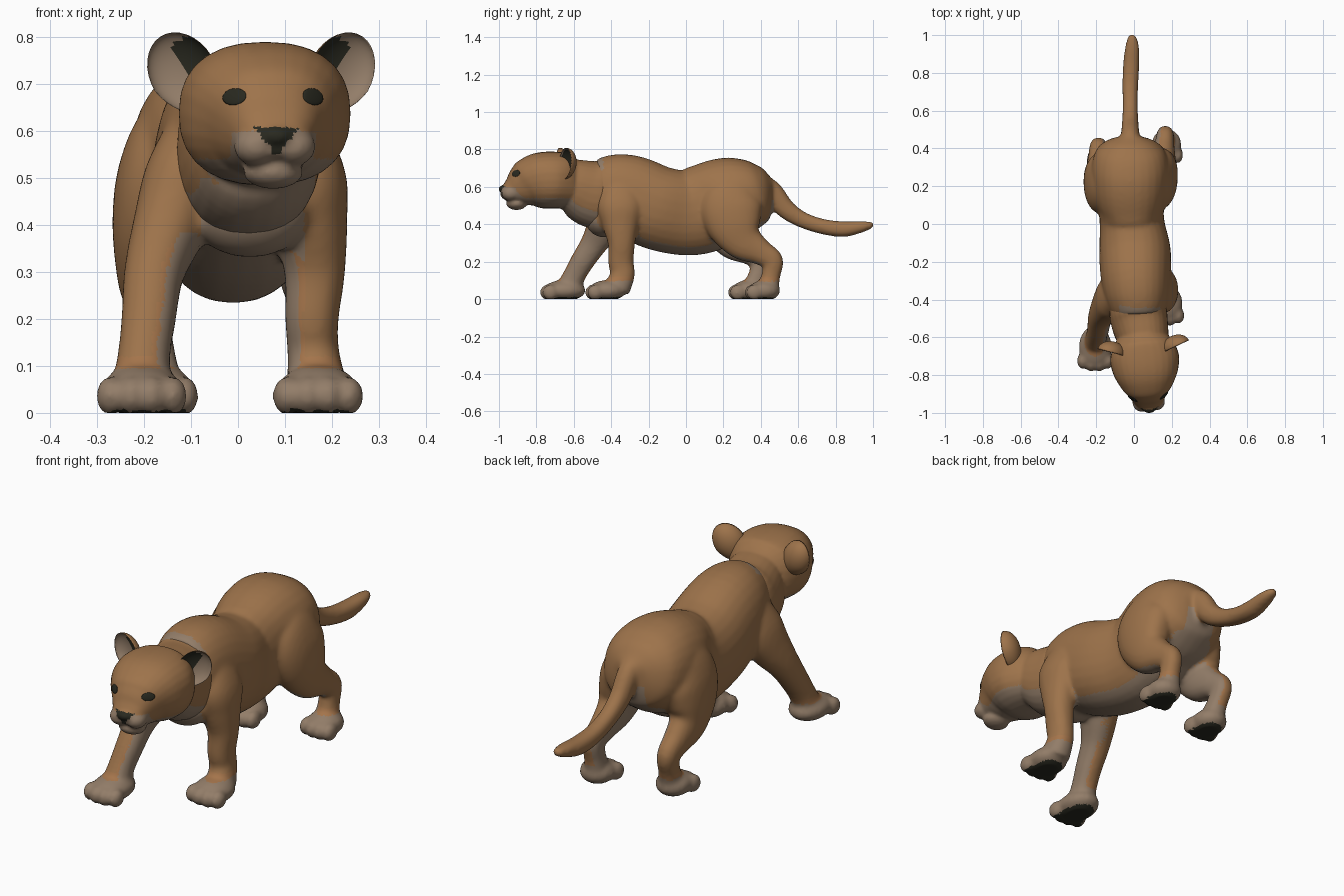
import bpy, bmesh, math
from mathutils import Vector, Matrix
from mathutils.bvhtree import BVHTree

if "Cube" in bpy.data.objects:
    bpy.data.objects.remove(bpy.data.objects["Cube"])


def material(name, rgb):
    m = bpy.data.materials.new(name)
    m.diffuse_color = (*rgb, 1)
    m.use_nodes = True
    m.node_tree.nodes["Principled BSDF"].inputs["Base Color"].default_value = m.diffuse_color
    return m


MATS = [material("tan_fur", (0.34, 0.172, 0.07)), material("pale_fur", (0.29, 0.205, 0.14)),
        material("dark_skin", (0.022, 0.022, 0.014)), material("orange_fur", (0.37, 0.175, 0.07))]
TAN, PALE, DARK, ORANGE = range(4)


def smooth_path(pts, steps=5):
    out = []
    n = len(pts)
    for i in range(n - 1):
        a, b, c, d = (pts[max(i - 1, 0)], pts[i], pts[i + 1], pts[min(i + 2, n - 1)])
        for s in range(steps):
            t = s / steps
            out.append([0.5 * (2 * q + (r - p) * t + (2 * p - 5 * q + 4 * r - w) * t * t
                               + (3 * q - p - 3 * r + w) * t ** 3) for p, q, r, w in zip(a, b, c, d)])
    return out + [list(pts[-1])]


def loft(bm, pts, power=0.9, sides=28):
    """Tube through points (x, y, z, half width, half depth)."""
    path = smooth_path(pts)
    rings = []
    for i, (x, y, z, rx, ry) in enumerate(path):
        t = (Vector(path[min(i + 1, len(path) - 1)][:3]) - Vector(path[max(i - 1, 0)][:3])).normalized()
        side = (Vector((1, 0, 0)) - t * t.x).normalized()
        up = t.cross(side)
        ring = []
        for k in range(sides):
            a = 2 * math.pi * k / sides
            c, s = math.cos(a), math.sin(a)
            c = math.copysign(abs(c) ** power, c) * rx
            s = math.copysign(abs(s) ** power, s) * ry
            ring.append(bm.verts.new(Vector((x, y, z)) + side * c + up * s))
        rings.append(ring)
    for r, q in zip(rings, rings[1:]):
        for k in range(sides):
            bm.faces.new((r[k], r[(k + 1) % sides], q[(k + 1) % sides], q[k]))
    bm.faces.new(rings[0])
    bm.faces.new(rings[-1])


def blob(bm, c, r):
    bmesh.ops.create_uvsphere(bm, u_segments=20, v_segments=12, radius=1,
                              matrix=Matrix.Translation(c) @ Matrix.Diagonal((*r, 1)))


def make_object(name, bm):
    bmesh.ops.recalc_face_normals(bm, faces=bm.faces)
    me = bpy.data.meshes.new(name)
    bm.to_mesh(me)
    ob = bpy.data.objects.new(name, me)
    bpy.context.collection.objects.link(ob)
    return ob


def fuse(ob, voxel, rounds):
    """Melt overlapping pieces into one soft skin."""
    m = ob.modifiers.new("fuse", 'REMESH')
    m.mode, m.voxel_size = 'VOXEL', voxel
    m = ob.modifiers.new("soften", 'SMOOTH')
    m.factor, m.iterations = 0.5, rounds
    dg = bpy.context.evaluated_depsgraph_get()
    me = bpy.data.meshes.new_from_object(ob.evaluated_get(dg))
    ob.modifiers.clear()
    ob.data = me


def paint(ob, rule):
    ob.data.materials.clear()
    for m in MATS:
        ob.data.materials.append(m)
    for p in ob.data.polygons:
        p.use_smooth = True
        p.material_index = rule(p.center, p.normal)


# Torso
bm = bmesh.new()
loft(bm, [(.025, -.475, .56, .14, .185), (.02, -.41, .56, .165, .21), (.01, -.30, .55, .183, .22),
          (.005, -.15, .487, .19, .225), (-.01, 0, .46, .172, .227), (-.015, .1, .485, .175, .237),
          (-.02, .2, .53, .20, .225), (-.02, .3, .55, .205, .207), (-.02, .38, .565, .185, .172),
          (-.02, .425, .575, .145, .135), (-.02, .455, .58, .085, .08), (-.02, .465, .58, .04, .04)])
blob(bm, (.025, -.44, .43), (.13, .10, .10))

# Tail
loft(bm, [(-.02, .36, .62, .05, .06), (-.02, .45, .58, .05, .06), (-.02, .53, .485, .044, .052),
          (-.02, .62, .425, .04, .043), (-.02, .73, .388, .042, .041), (-.015, .84, .374, .043, .042),
          (-.01, .93, .385, .038, .032), (-.01, .985, .395, .026, .02), (-.01, 1.006, .398, .012, .01)])

# Hind legs, the left one set further forward
hind = [(.06, .24, .66, .05, .08), (.095, .245, .60, .085, .125), (.125, .24, .50, .097, .165), (.145, .26, .40, .088, .15),
        (.155, .31, .31, .07, .108), (.16, .40, .25, .055, .07), (.165, .462, .205, .047, .058),
        (.165, .455, .13, .045, .05), (.165, .435, .05, .055, .06)]
loft(bm, hind)
loft(bm, [(-x - .035 + .03 * max(0, (.3 - z) / .25), y - .08 * (.66 - z) / .6, z, a, b)
          for x, y, z, a, b in hind])

# Front legs, the left one striding ahead
loft(bm, [(.10, -.34, .63, .07, .09), (.137, -.35, .50, .092, .125), (.153, -.35, .40, .08, .10),
          (.163, -.345, .30, .065, .073), (.157, -.348, .20, .057, .068), (.16, -.34, .13, .055, .066),
          (.168, -.37, .05, .065, .07)])
loft(bm, [(-.07, -.36, .62, .07, .09), (-.11, -.385, .50, .088, .12), (-.145, -.43, .40, .078, .10),
          (-.178, -.49, .30, .064, .073), (-.19, -.555, .20, .058, .063), (-.2, -.60, .12, .056, .06),
          (-.205, -.63, .05, .065, .07)])

# Paws with four toes each
for px, py, w, l in ((.17, -.42, .088, .10), (-.205, -.65, .088, .115), (.172, .42, .08, .085), (-.172, .335, .08, .09)):
    blob(bm, (px, py, .046), (w, l, .056))
    for k in (-1.5, -.5, .5, 1.5):
        blob(bm, (px + k * w * .5, py - l * (.83 - .12 * abs(k)), .036), (w * .36, .044, .042))

body = make_object("body", bm)
fuse(body, .0105, 9)
for v in body.data.vertices:
    v.co.z = max(v.co.z, 0)


def body_rule(c, n):
    inward = n.x * (-1 if c.x > 0 else 1)
    if c.z < .012 and n.z < -.8:
        return DARK
    if c.z < .095:
        return PALE
    if c.y > .47 and c.z > .3:
        return TAN
    if c.y < -.42 and n.y < -.3 and abs(c.x - .03) < .11 and c.z > .3:
        return PALE
    if n.z < -.7 and c.z < .5:
        return PALE
    if c.z < .38 and inward > .5 or c.y > .33 and c.z < .53 and abs(c.x + .02) < .08:
        return PALE
    if c.z < .36 and inward > .3 or c.z < .12:
        return ORANGE
    return TAN


paint(body, body_rule)

# Head, built straight and then turned a little
turn = (Matrix.Translation((.055, -.70, 0)) @ Matrix.Rotation(math.radians(5.5), 4, 'Z')
        @ Matrix.Translation((0, .70, 0)))
bm = bmesh.new()
loft(bm, [(0, -.565, .64, .10, .11), (0, -.62, .633, .15, .143), (0, -.70, .636, .182, .152),
          (0, -.78, .634, .173, .15), (0, -.84, .622, .145, .134), (0, -.885, .604, .112, .11),
          (0, -.93, .587, .085, .076), (0, -.965, .58, .064, .044), (0, -.985, .58, .044, .027)], .85)
for s in (-1, 1):
    blob(bm, (s * .04, -.942, .566), (.047, .05, .041))
blob(bm, (0, -.907, .512), (.064, .056, .036))
blob(bm, (0, -.965, .588), (.042, .039, .024))
bmesh.ops.transform(bm, matrix=turn, verts=bm.verts)
# Neck
loft(bm, [(.05, -.70, .62, .11, .11), (.048, -.61, .605, .135, .145), (.03, -.52, .57, .15, .178),
          (.02, -.45, .557, .15, .185), (.02, -.39, .55, .12, .15)])
head = make_object("head_and_neck", bm)
fuse(head, .0075, 6)
inv = turn.inverted()


def head_rule(c, n):
    q = inv @ c
    if q.y < -.94 and .55 < q.z < .607 and abs(q.x) < .008 + .036 * max(0, q.z - .56) / .04:
        return DARK
    if q.y < -.865 and q.z < .60 - .25 * max(0, abs(q.x) - .06) and abs(q.x) < .09:
        return PALE
    if n.z < -.4 and q.z < .54:
        return PALE
    if c.y > -.64 and n.y < -.3 and c.z < .5 and abs(c.x - .03) < .11:
        return PALE
    return TAN


paint(head, head_rule)

# Eyes laid on the face
bm = bmesh.new()
bm.from_mesh(head.data)
tree = BVHTree.FromBMesh(bm)
bm.free()
ahead = turn.to_3x3() @ Vector((0, 1, 0))
for s, side in ((-1, "left"), (1, "right")):
    hit, nor, _, _ = tree.ray_cast(turn @ Vector((s * .084, -2, .672)), ahead)
    bm = bmesh.new()
    bmesh.ops.create_uvsphere(bm, u_segments=20, v_segments=10, radius=1)
    rot = nor.to_track_quat('Z', 'Y').to_matrix().to_4x4()
    bmesh.ops.transform(bm, verts=bm.verts, matrix=Matrix.Translation(hit) @ rot
                        @ Matrix.Diagonal((.03, .019, .0045, 1)))
    paint(make_object(side + "_eye", bm), lambda c, n: DARK)

# Ears as shallow cups opening forward
for s, side in ((-1, "left"), (1, "right")):
    bm = bmesh.new()
    bmesh.ops.create_uvsphere(bm, u_segments=32, v_segments=24, radius=1,
                              matrix=Matrix.Rotation(math.pi / 2, 4, 'X'))
    colours = []
    for f in bm.faces:
        c = f.calc_center_median()
        dark = c.x * s < 0 and abs(c.z) < .72 and c.y < -.2
        colours.append(DARK if dark else PALE if c.y < 0 else TAN)
    for v in bm.verts:
        if v.co.y < 0:
            v.co.y *= -.65
        v.co.x *= 1 - .15 * max(0, -v.co.z)
    place = (turn @ Matrix.Translation((s * .17, -.665, .722)) @ Matrix.Rotation(s * math.radians(20), 4, 'Z')
             @ Matrix.Rotation(s * math.radians(32), 4, 'Y') @ Matrix.Diagonal((.072, .06, .092, 1)))
    bmesh.ops.transform(bm, matrix=place, verts=bm.verts)
    ear = make_object(side + "_ear", bm)
    paint(ear, lambda c, n: TAN)
    for p, k in zip(ear.data.polygons, colours):
        p.material_index = k
